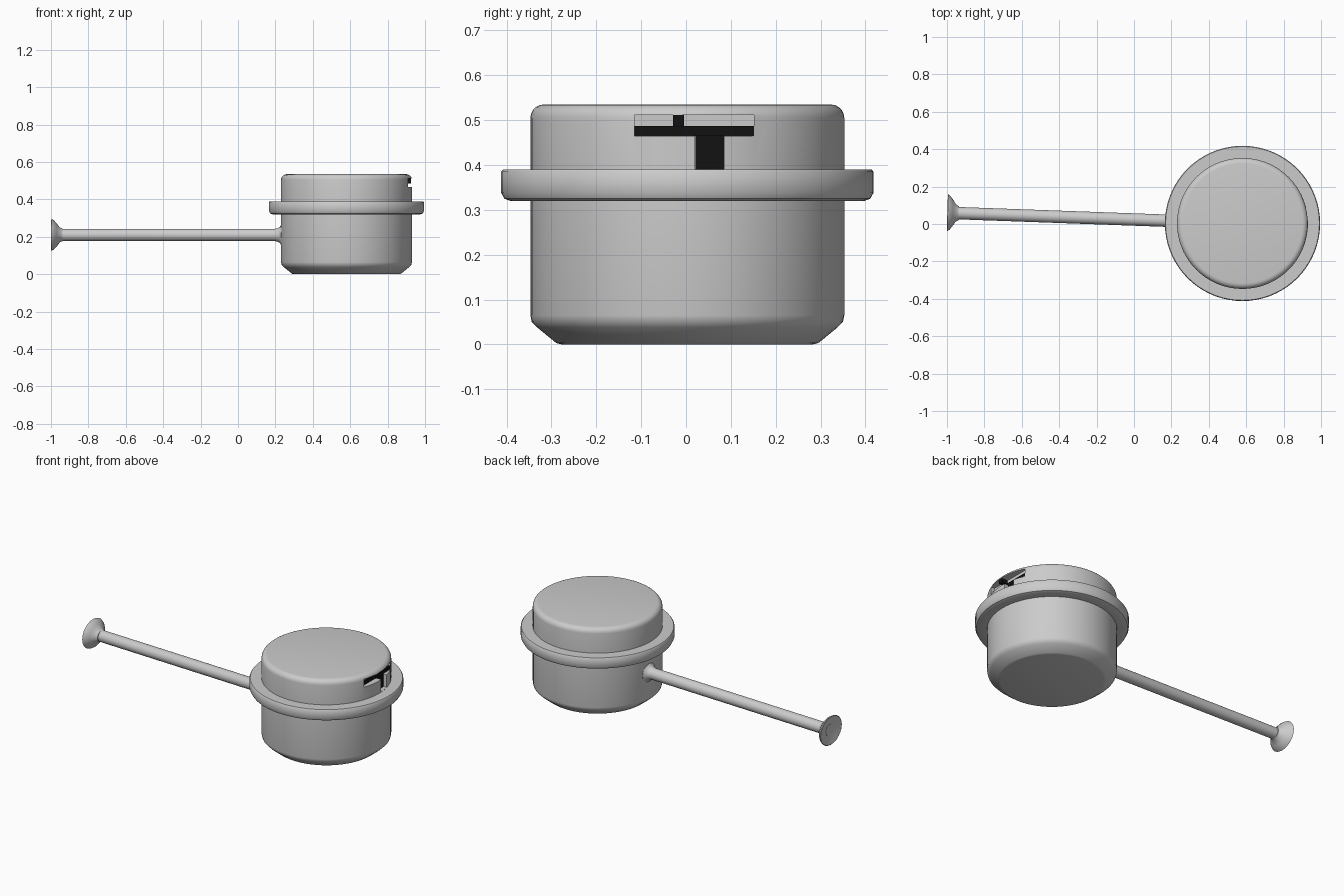
import bpy, bmesh, math
from mathutils import Matrix, Vector

if "Cube" in bpy.data.objects:
    bpy.data.objects.remove(bpy.data.objects["Cube"])

CX, CY = 0.58, 0.003


def finish(name, bm, angle=40):
    bmesh.ops.recalc_face_normals(bm, faces=bm.faces)
    me = bpy.data.meshes.new(name)
    bm.to_mesh(me)
    bm.free()
    ob = bpy.data.objects.new(name, me)
    bpy.context.collection.objects.link(ob)
    bpy.ops.object.select_all(action='DESELECT')
    ob.select_set(True)
    bpy.context.view_layer.objects.active = ob
    if angle:
        bpy.ops.object.shade_smooth_by_angle(angle=math.radians(angle))
    return ob


def lathe(name, profile, segs, matrix, angle=40):
    """Closed solid of revolution from (radius, height) points, capped at both ends."""
    bm = bmesh.new()
    rings = [[bm.verts.new((r * math.cos(2 * math.pi * i / segs),
                            r * math.sin(2 * math.pi * i / segs), z))
              for i in range(segs)] for r, z in profile]
    for a, b in zip(rings, rings[1:]):
        for i in range(segs):
            j = (i + 1) % segs
            bm.faces.new((a[i], a[j], b[j], b[i]))
    bm.faces.new(rings[0])
    bm.faces.new(rings[-1])
    bm.transform(matrix)
    return finish(name, bm, angle)


def box(name, x, y, z):
    bm = bmesh.new()
    bmesh.ops.create_cube(bm, size=1)
    for v in bm.verts:
        v.co = [(r[0] + r[1]) / 2 + c * (r[1] - r[0]) for r, c in zip((x, y, z), v.co)]
    return finish(name, bm, 0)


# pot: bevelled base, straight wall, rim flange and rounded lid in one profile
profile = [(0.28, 0), (0.292, 0.003), (0.335, 0.038), (0.347, 0.05), (0.35, 0.065),
           (0.35, 0.32), (0.395, 0.32), (0.408, 0.325), (0.415, 0.338),
           (0.415, 0.385), (0.411, 0.39), (0.35, 0.39)]
for k in range(6):
    t = math.pi / 2 * k / 5
    profile.append((0.32 + 0.03 * math.cos(t), 0.505 + 0.03 * math.sin(t)))
pot = lathe("pot_and_lid", profile, 72, Matrix.Translation((CX, CY, 0)))

# T-shaped latch recess cut in the lid wall
for y, z in (((-0.115, 0.152), (0.465, 0.512)), ((0.02, 0.085), (0.391, 0.47))):
    cutter = box("latch_cutter", (0.885, 1.1), y, z)
    cutter.hide_render = True
    mod = pot.modifiers.new("latch_recess", 'BOOLEAN')
    mod.operation = 'DIFFERENCE'
    mod.solver = 'EXACT'
    mod.object = cutter
    bpy.context.view_layer.objects.active = pot
    bpy.ops.object.modifier_apply(modifier=mod.name)
    bpy.data.objects.remove(cutter)
bpy.ops.object.select_all(action='DESELECT')
pot.select_set(True)
bpy.ops.object.shade_smooth_by_angle(angle=math.radians(40))

# dark latch pieces inside the recess
dark = bpy.data.materials.new("dark")
dark.diffuse_color = (0.006, 0.006, 0.006, 1)
dark.use_nodes = True
dark.node_tree.nodes["Principled BSDF"].inputs["Base Color"].default_value = dark.diffuse_color
for name, x1, y, z in (("latch_bar", 0.895, (-0.115, 0.152), (0.465, 0.487)),
                       ("latch_stem", 0.9, (0.021, 0.085), (0.391, 0.467)),
                       ("latch_tab", 0.925, (-0.029, -0.005), (0.486, 0.511))):
    box(name, (0.88, x1), y, z).data.materials.append(dark)

# handle rod with a fillet where it meets the pot
end = Vector((-0.998, 0.06, 0.21))
axis = Vector((CX, CY, 0.21)) - end
frame = Matrix.Translation(end) @ axis.to_track_quat('Z', 'Y').to_matrix().to_4x4()
lathe("handle", [(0.033, 0.01), (0.033, 1.195), (0.036, 1.21), (0.043, 1.222),
                 (0.056, 1.232), (0.056, 1.26)], 24, frame)

# flared, slightly dished oval end of the handle
oval = Matrix.Translation(end) @ Matrix.Diagonal((1, 1.16, 1, 1)) \
    @ Matrix.Translation(-end) @ frame
lathe("handle_end", [(0.033, 0.06), (0.04, 0.045), (0.06, 0.03), (0.078, 0.014),
                     (0.085, 0.002), (0.082, 0), (0.033, 0.012)], 24, oval)
